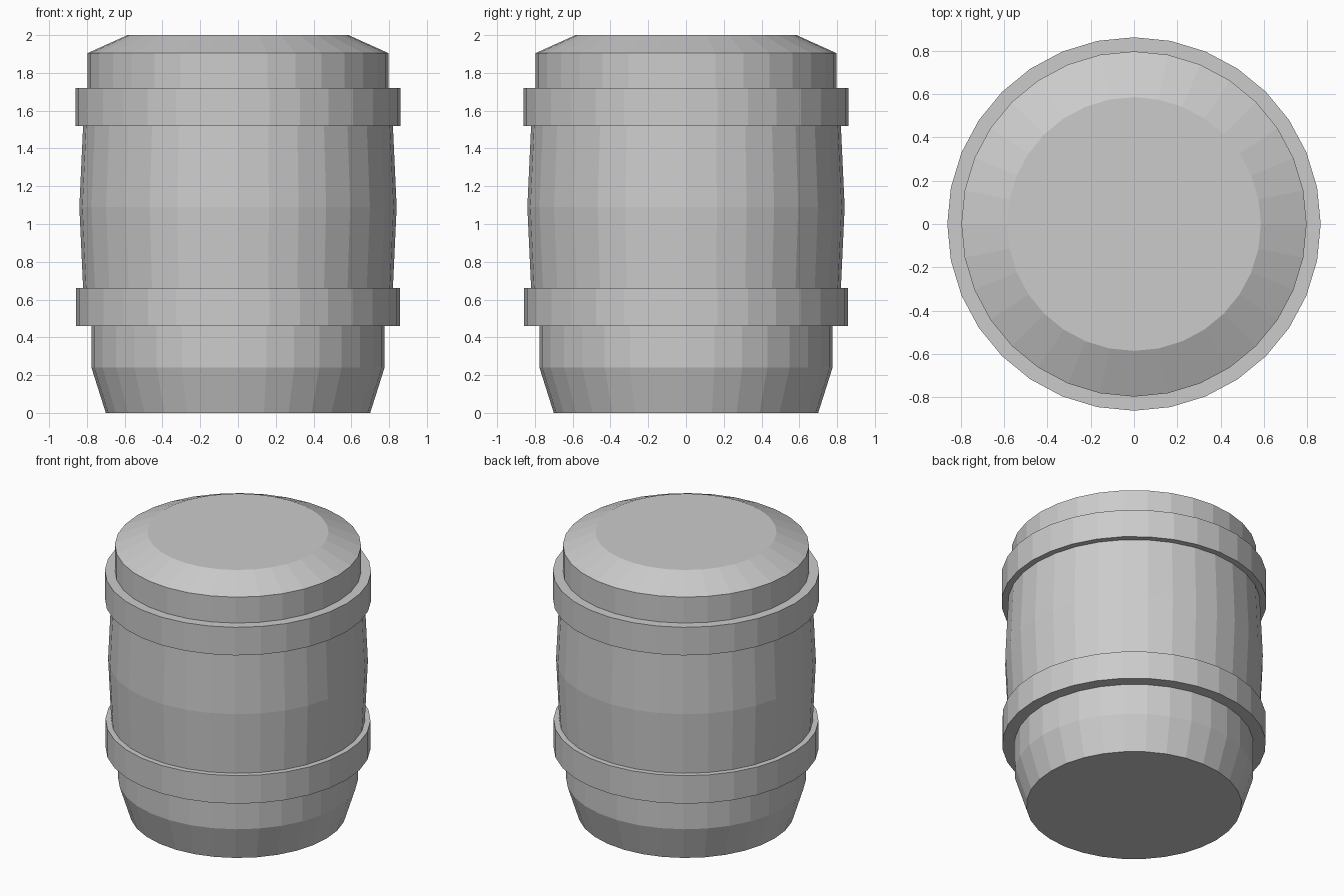
import bpy, bmesh
from math import cos, sin, tau

if "Cube" in bpy.data.objects:
    bpy.data.objects.remove(bpy.data.objects["Cube"])

SIDES = 32


def lathe(name, profile, closed_loop=False):
    """Revolve (radius, z) points; cap the ends unless the profile is a loop."""
    bm = bmesh.new()
    rings = [[bm.verts.new((r * cos(tau * i / SIDES), r * sin(tau * i / SIDES), z))
              for i in range(SIDES)] for r, z in profile]
    pairs = list(zip(rings, rings[1:]))
    if closed_loop:
        pairs.append((rings[-1], rings[0]))
    for a, b in pairs:
        for i in range(SIDES):
            j = (i + 1) % SIDES
            bm.faces.new((a[i], a[j], b[j], b[i]))
    if not closed_loop:
        bm.faces.new(rings[0][::-1])
        bm.faces.new(rings[-1])
    bmesh.ops.recalc_face_normals(bm, faces=bm.faces)
    mesh = bpy.data.meshes.new(name)
    bm.to_mesh(mesh)
    bm.free()
    obj = bpy.data.objects.new(name, mesh)
    bpy.context.collection.objects.link(obj)
    return obj


# Bulging body with tapered foot and bevelled lid
lathe("barrel_body", [
    (0.70, 0.0), (0.776, 0.24), (0.776, 0.46), (0.82, 0.66), (0.84, 1.09),
    (0.82, 1.52), (0.796, 1.72), (0.796, 1.905), (0.585, 2.0)])

# Two hoops around the body
for name, radius, low in (("lower_hoop", 0.857, 0.46), ("upper_hoop", 0.861, 1.52)):
    inner = 0.77
    lathe(name, [(inner, low), (radius, low), (radius, low + 0.2), (inner, low + 0.2)],
          closed_loop=True)
